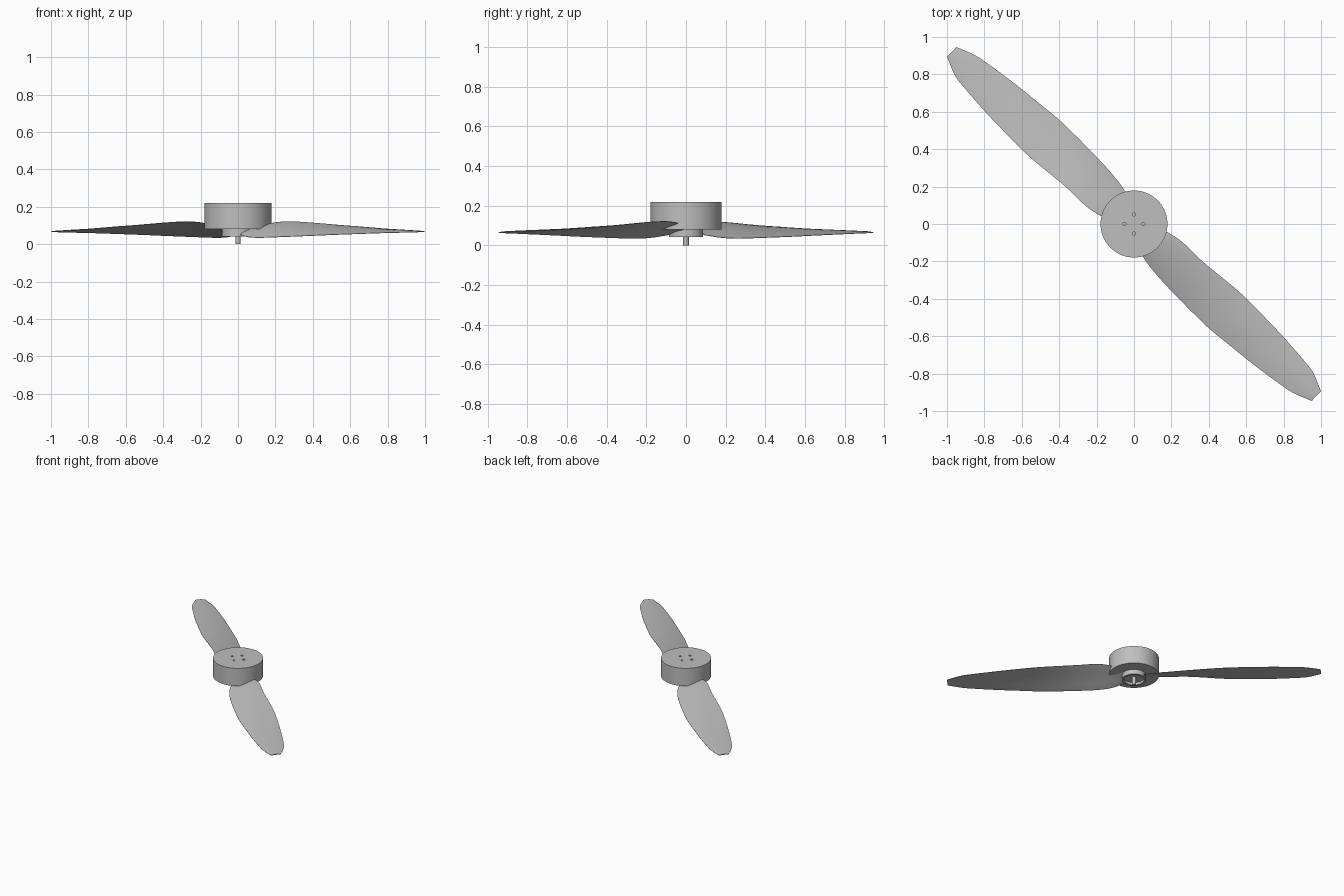
import bpy, bmesh, math
from mathutils import Vector, Matrix

cube = bpy.data.objects.get("Cube")
if cube:
    bpy.data.objects.remove(cube, do_unlink=True)

grey = bpy.data.materials.new("light grey")
grey.use_nodes = True
grey.diffuse_color = (0.52, 0.52, 0.52, 1)
grey.node_tree.nodes["Principled BSDF"].inputs["Base Color"].default_value = grey.diffuse_color


def finish(name, bm):
    bmesh.ops.remove_doubles(bm, verts=bm.verts, dist=1e-5)
    bmesh.ops.recalc_face_normals(bm, faces=bm.faces)
    mesh = bpy.data.meshes.new(name)
    bm.to_mesh(mesh)
    bm.free()
    obj = bpy.data.objects.new(name, mesh)
    bpy.context.collection.objects.link(obj)
    mesh.materials.append(grey)
    return obj


def smooth(obj):
    bpy.ops.object.select_all(action='DESELECT')
    obj.select_set(True)
    bpy.context.view_layer.objects.active = obj
    bpy.ops.object.shade_smooth_by_angle(angle=math.radians(35))


def lathe(name, profile, steps=64):
    bm = bmesh.new()
    verts = [bm.verts.new((r, 0, z)) for r, z in profile]
    edges = [bm.edges.new(pair) for pair in zip(verts, verts[1:])]
    bmesh.ops.spin(bm, geom=verts + edges, cent=(0, 0, 0), axis=(0, 0, 1),
                   angle=math.tau, steps=steps)
    return finish(name, bm)


def curve_through(points, cuts):
    # Catmull-Rom curve through the blade stations
    pts = [Vector(p) for p in points]
    pts = [2 * pts[0] - pts[1]] + pts + [2 * pts[-1] - pts[-2]]
    out = []
    for a, b, c, d in zip(pts, pts[1:], pts[2:], pts[3:]):
        for i in range(cuts):
            t = i / cuts
            out.append(0.5 * (2 * b + (c - a) * t + (2 * a - 5 * b + 4 * c - d) * t * t
                              + (3 * b - a - 3 * c + d) * t ** 3))
    return out + [pts[-2]]


# Blade stations: (radius, side, height) for the raised and the lowered edge
HIGH = [(.075, .062, .085), (.15, .088, .110), (.25, .107, .121), (.40, .106, .117),
        (.65, .122, .101), (.80, .119, .093), (.97, .111, .083), (1.15, .094, .075),
        (1.24, .080, .071), (1.34, .036, .068)]
LOW = [(.075, -.062, .052), (.15, -.093, .040), (.25, -.112, .035), (.40, -.124, .038),
       (.65, -.131, .045), (.80, -.122, .050), (.97, -.109, .055), (1.15, -.088, .060),
       (1.24, -.072, .062), (1.34, -.036, .064)]
AXIS = math.atan2(-.686, .727)


def blade(name, angle):
    bm = bmesh.new()
    chord = 10
    rings = []
    for high, low in zip(curve_through(HIGH, 4), curve_through(LOW, 4)):
        thick = 0.008 - 0.004 * high.x
        top, bottom = [], []
        for i in range(chord + 1):
            s = i / chord
            bulge = math.sin(math.pi * s)
            p = low.lerp(high, s)
            p.z += 0.03 * bulge * (high.y - low.y)
            half = Vector((0, 0, 0.001 + thick * bulge ** 0.6 * 0.8))
            top.append(bm.verts.new(p + half))
            bottom.append(bm.verts.new(p - half))
        rings.append(top + bottom[::-1])
    count = len(rings[0])
    for a, b in zip(rings, rings[1:]):
        for i in range(count):
            j = (i + 1) % count
            bm.faces.new((a[i], a[j], b[j], b[i]))
    # End caps as strips
    for ring in (rings[0], rings[-1]):
        for i in range(chord):
            bm.faces.new((ring[i], ring[i + 1], ring[-2 - i], ring[-1 - i]))
    bm.transform(Matrix.Rotation(angle, 4, 'Z'))
    smooth(finish(name, bm))


# Motor drum with four mounting holes in its top
motor = lathe("motor_drum", [(0, .08), (.179, .08), (.179, .22), (0, .22)])
bm = bmesh.new()
for k in range(4):
    turn = Matrix.Rotation(k * math.pi / 2, 4, 'Z')
    bmesh.ops.create_cone(bm, cap_ends=True, segments=16, radius1=.009, radius2=.009,
                          depth=.08, matrix=turn @ Matrix.Translation((.05, 0, .23)))
cutter = finish("hole_cutter", bm)
cutter.hide_render = True
cut = motor.modifiers.new("holes", 'BOOLEAN')
cut.operation = 'DIFFERENCE'
cut.solver = 'EXACT'
cut.object = cutter
bpy.context.view_layer.objects.active = motor
bpy.ops.object.modifier_apply(modifier=cut.name)
bpy.data.objects.remove(cutter, do_unlink=True)
smooth(motor)

# Hollow hub and shaft beneath the drum
smooth(lathe("propeller_hub", [(0, .062), (.072, .062), (.072, .042), (.087, .042),
                               (.087, .09), (0, .09)]))
smooth(lathe("shaft", [(0, 0), (.014, 0), (.014, .1), (0, .1)], 24))

# Two twisted blades
blade("blade_front_left", AXIS)
blade("blade_back_right", AXIS + math.pi)
